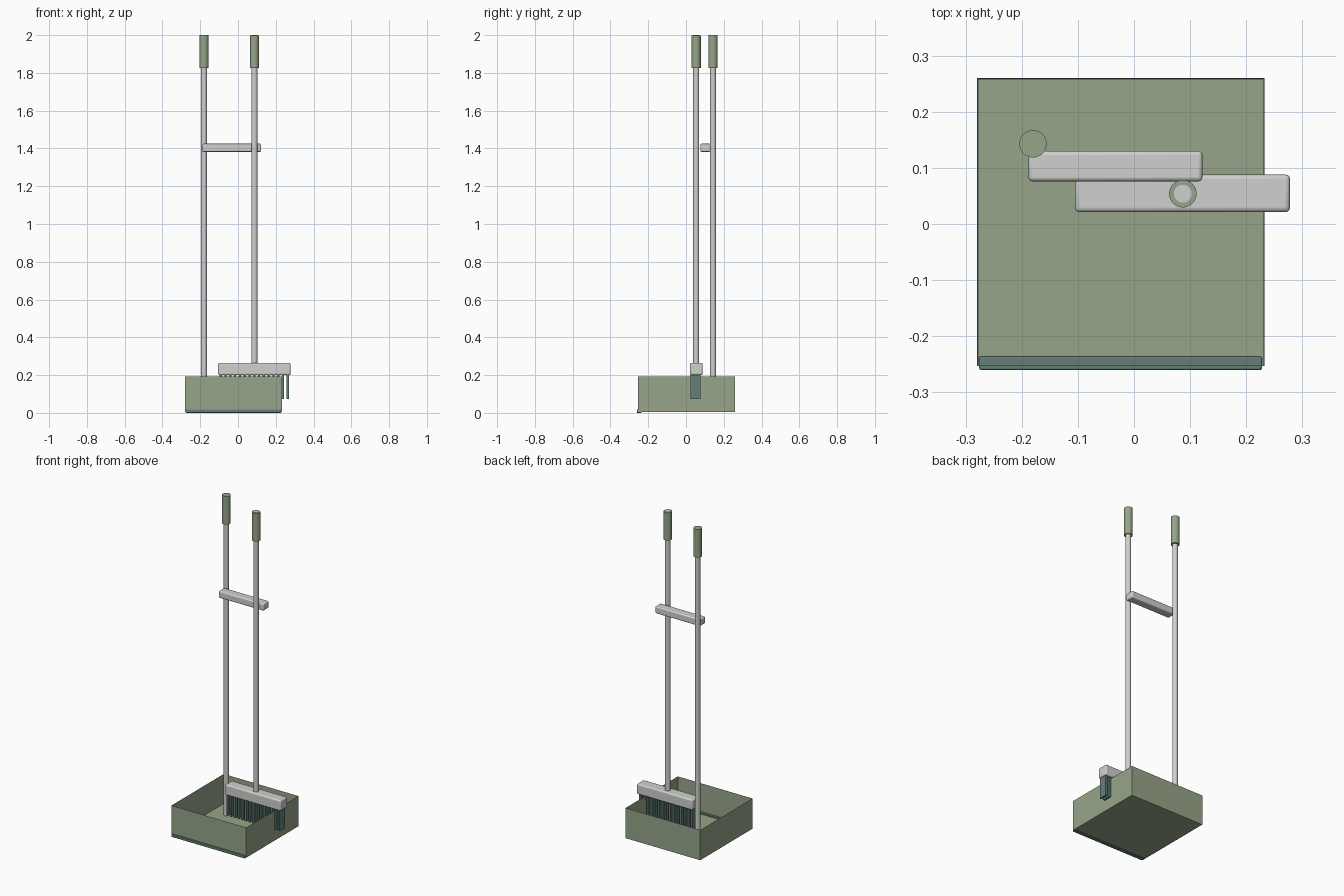
import bpy, bmesh, math

if "Cube" in bpy.data.objects:
    bpy.data.objects.remove(bpy.data.objects["Cube"])


def material(name, r, g, b):
    m = bpy.data.materials.new(name)
    m.diffuse_color = (r, g, b, 1)
    m.use_nodes = True
    m.node_tree.nodes["Principled BSDF"].inputs["Base Color"].default_value = m.diffuse_color
    return m


GREEN = material("sage_green", 0.305, 0.376, 0.25)
GREY = material("light_grey", 0.63, 0.63, 0.62)
TEAL = material("dark_teal", 0.127, 0.216, 0.188)


def add_object(name, bm, mat):
    bmesh.ops.recalc_face_normals(bm, faces=bm.faces)
    me = bpy.data.meshes.new(name)
    bm.to_mesh(me)
    bm.free()
    me.materials.append(mat)
    ob = bpy.data.objects.new(name, me)
    bpy.context.collection.objects.link(ob)
    return ob


def add_cuboid(bm, x, y, z):
    verts = bmesh.ops.create_cube(bm, size=1)["verts"]
    for v in verts:
        for i, (lo, hi) in enumerate((x, y, z)):
            v.co[i] = lo if v.co[i] < 0 else hi


def box(name, x, y, z, mat, bevel=0):
    bm = bmesh.new()
    add_cuboid(bm, x, y, z)
    ob = add_object(name, bm, mat)
    if bevel:
        mod = ob.modifiers.new("rounded_edges", "BEVEL")
        mod.width, mod.segments = bevel, 3
        smooth(ob)
    return ob


def smooth(ob):
    bpy.ops.object.select_all(action="DESELECT")
    ob.select_set(True)
    bpy.context.view_layer.objects.active = ob
    bpy.ops.object.shade_smooth_by_angle(angle=math.radians(40))


def rod(name, x, y, z0, z1, r, mat):
    bpy.ops.mesh.primitive_cylinder_add(vertices=32, radius=r, depth=z1 - z0,
                                        location=(x, y, (z0 + z1) / 2))
    ob = bpy.context.object
    ob.name = name
    ob.data.materials.append(mat)
    smooth(ob)


# Open dustpan tray: outer box with the top face inset and pushed down
bm = bmesh.new()
add_cuboid(bm, (-0.28, 0.233), (-0.253, 0.26), (0.004, 0.192))
bm.normal_update()
top = max(bm.faces, key=lambda f: f.calc_center_median().z)
bmesh.ops.inset_region(bm, faces=[top], thickness=0.004)
bmesh.ops.translate(bm, verts=top.verts, vec=(0, 0, -0.182))
add_object("dustpan_tray", bm, GREEN)

# Rubber lip running through the lower front wall
box("dustpan_lip", (-0.276, 0.228), (-0.26, -0.236), (0, 0.018), TEAL, 0.003)

# Two poles with grips
rod("dustpan_pole", -0.18, 0.143, 0.008, 1.995, 0.016, GREY)
rod("dustpan_grip", -0.18, 0.143, 1.825, 2.0, 0.0245, GREEN)
rod("broom_pole", 0.087, 0.054, 0.25, 2.0, 0.016, GREY)
rod("broom_grip", 0.087, 0.054, 1.825, 1.998, 0.0245, GREEN)

# Clip bar joining the poles
box("clip_bar", (-0.188, 0.122), (0.076, 0.13), (1.382, 1.425), GREY, 0.007)

# Broom head
box("broom_head", (-0.105, 0.278), (0.021, 0.088), (0.2, 0.265), GREY, 0.008)

# Row of bristle tufts
bm = bmesh.new()
for i in range(15):
    c = 0.264 - i * 0.0254
    add_cuboid(bm, (c - 0.006, c + 0.006), (0.024, 0.076), (0.073, 0.205))
add_object("bristles", bm, TEAL)
